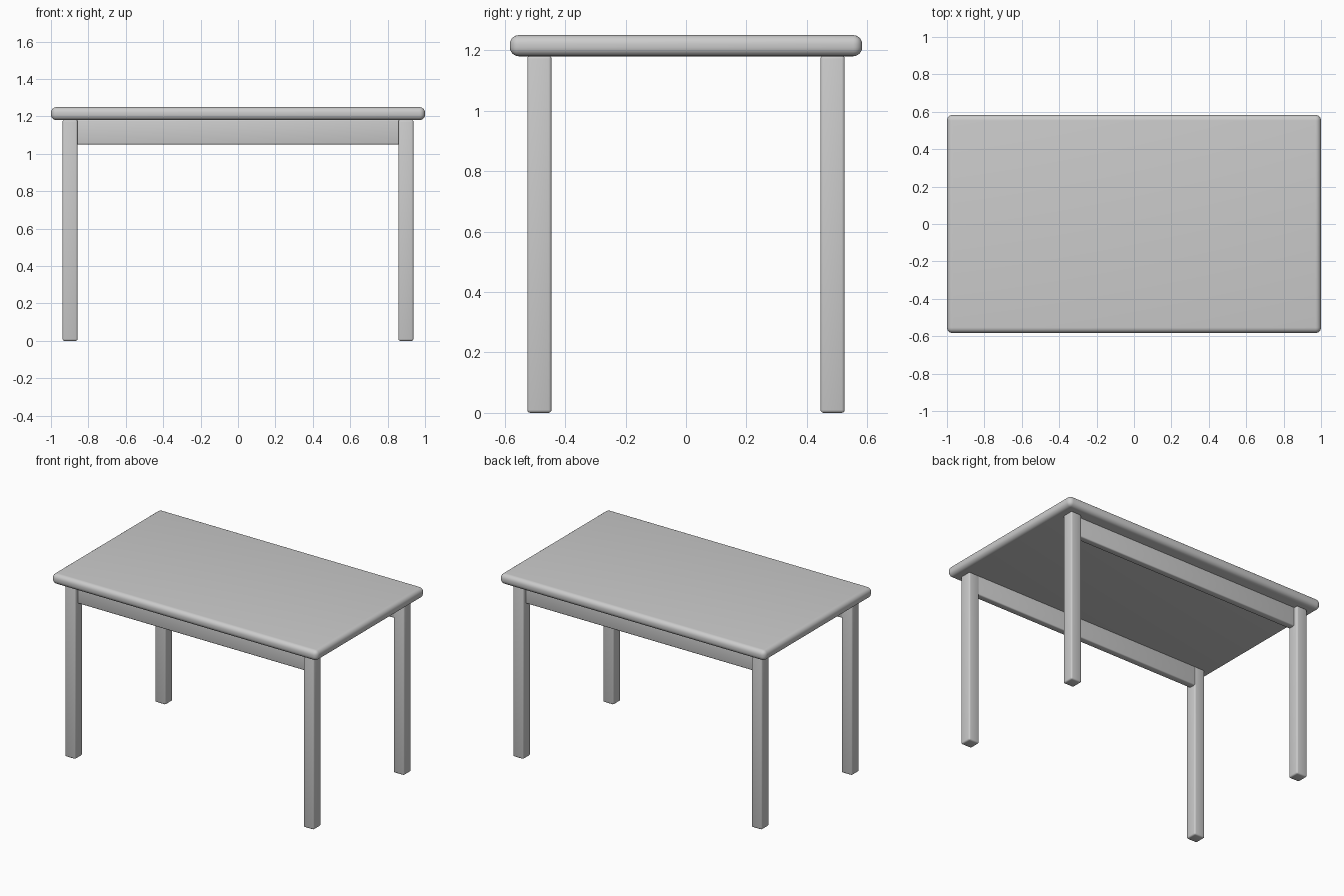
import bpy, math

if "Cube" in bpy.data.objects:
    bpy.data.objects.remove(bpy.data.objects["Cube"])


def rounded_box(name, lo, hi, radius, segments):
    """Box between two corners with all edges rounded."""
    bpy.ops.mesh.primitive_cube_add(size=1, location=[(a + b) / 2 for a, b in zip(lo, hi)])
    ob = bpy.context.object
    ob.name = name
    ob.scale = [b - a for a, b in zip(lo, hi)]
    bpy.ops.object.transform_apply(location=False, rotation=False, scale=True)
    bev = ob.modifiers.new("Rounding", 'BEVEL')
    bev.width = radius
    bev.segments = segments
    bpy.ops.object.modifier_apply(modifier=bev.name)
    bpy.ops.object.shade_smooth_by_angle(angle=math.radians(35))
    return ob


# Table top
rounded_box("table_top", (-1, -0.583, 1.18), (1, 0.583, 1.25), 0.03, 6)

for side, sy in (("front", -1), ("back", 1)):
    # Legs
    for end, sx in (("left", -1), ("right", 1)):
        cx, cy = sx * 0.898, sy * 0.485
        rounded_box(f"{side}_{end}_leg", (cx - 0.04, cy - 0.04, 0),
                    (cx + 0.04, cy + 0.04, 1.182), 0.01, 3)
    # Long apron rail between the legs
    y0, y1 = sorted((sy * 0.448, sy * 0.495))
    rounded_box(f"{side}_apron", (-0.868, y0, 1.05), (0.868, y1, 1.184), 0.008, 3)
